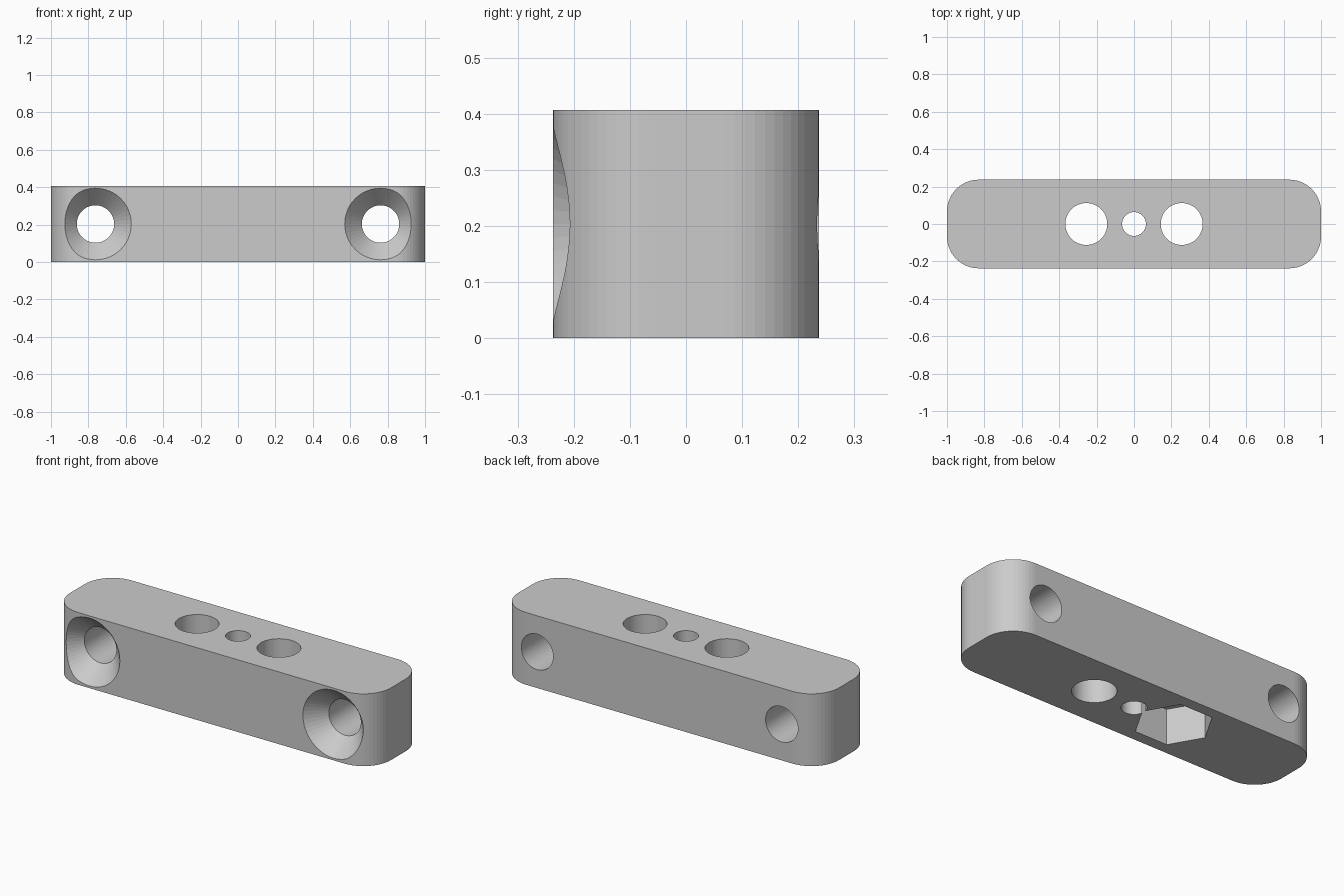
import bpy
import bmesh
from math import pi, cos, sin
from mathutils import Matrix, Vector

cube = bpy.data.objects.get("Cube")
if cube:
    bpy.data.objects.remove(cube)

HALF_LENGTH, HALF_DEPTH, HEIGHT, CORNER = 1.0, 0.237, 0.407, 0.17
MID = HEIGHT / 2

grey = bpy.data.materials.new("grey plastic")
grey.use_nodes = True
colour = (0.6, 0.6, 0.6, 1)
grey.diffuse_color = colour
grey.node_tree.nodes["Principled BSDF"].inputs["Base Color"].default_value = colour


def make_object(name, bm):
    bmesh.ops.recalc_face_normals(bm, faces=bm.faces)
    mesh = bpy.data.meshes.new(name)
    bm.to_mesh(mesh)
    bm.free()
    mesh.materials.append(grey)
    obj = bpy.data.objects.new(name, mesh)
    bpy.context.collection.objects.link(obj)
    return obj


def turned(name, profile, sides, matrix):
    """Closed solid turned about z from (radius, height) pairs, then placed."""
    bm = bmesh.new()
    rings = [[bm.verts.new((r * cos(2 * pi * i / sides), r * sin(2 * pi * i / sides), h))
              for i in range(sides)] for r, h in profile]
    for low, high in zip(rings, rings[1:]):
        for i in range(sides):
            j = (i + 1) % sides
            bm.faces.new((low[i], low[j], high[j], high[i]))
    bm.faces.new(rings[0])
    bm.faces.new(rings[-1])
    bm.transform(matrix)
    return make_object(name, bm)


def cut(target, cutter):
    mod = target.modifiers.new("cut", 'BOOLEAN')
    mod.operation, mod.solver, mod.object = 'DIFFERENCE', 'EXACT', cutter
    bpy.ops.object.select_all(action='DESELECT')
    target.select_set(True)
    bpy.context.view_layer.objects.active = target
    bpy.ops.object.modifier_apply(modifier=mod.name)
    bpy.data.objects.remove(cutter)


# Bar with rounded upright corners
bm = bmesh.new()
bmesh.ops.create_cube(bm, size=1)
bmesh.ops.scale(bm, vec=Vector((2 * HALF_LENGTH, 2 * HALF_DEPTH, HEIGHT)), verts=bm.verts)
bmesh.ops.translate(bm, vec=(0, 0, MID), verts=bm.verts)
uprights = [e for e in bm.edges if abs(e.verts[0].co.z - e.verts[1].co.z) > 0.1]
bmesh.ops.bevel(bm, geom=uprights, offset=CORNER, segments=14, profile=0.5, affect='EDGES')
bar = make_object("mounting_bar", bm)

# Upright holes through the middle
for x, radius in ((-0.255, 0.112), (0, 0.064), (0.255, 0.112)):
    cut(bar, turned("hole_cutter", [(radius, -0.1), (radius, HEIGHT + 0.1)], 48,
                    Matrix.Translation((x, 0, 0))))

# Hexagonal nut pocket underneath
cut(bar, turned("nut_cutter", [(0.2, -0.1), (0.2, 0.2)], 6, Matrix.Translation((-0.255, 0, 0))))

# Countersunk screw holes from front to back
screw = [(0.283, -0.1), (0.1, 0.1), (0.1, 0.6)]
for side in (-1, 1):
    place = Matrix.Translation((side * 0.762, -HALF_DEPTH, MID)) @ Matrix.Rotation(-pi / 2, 4, 'X')
    cut(bar, turned("screw_cutter", screw, 48, place))
